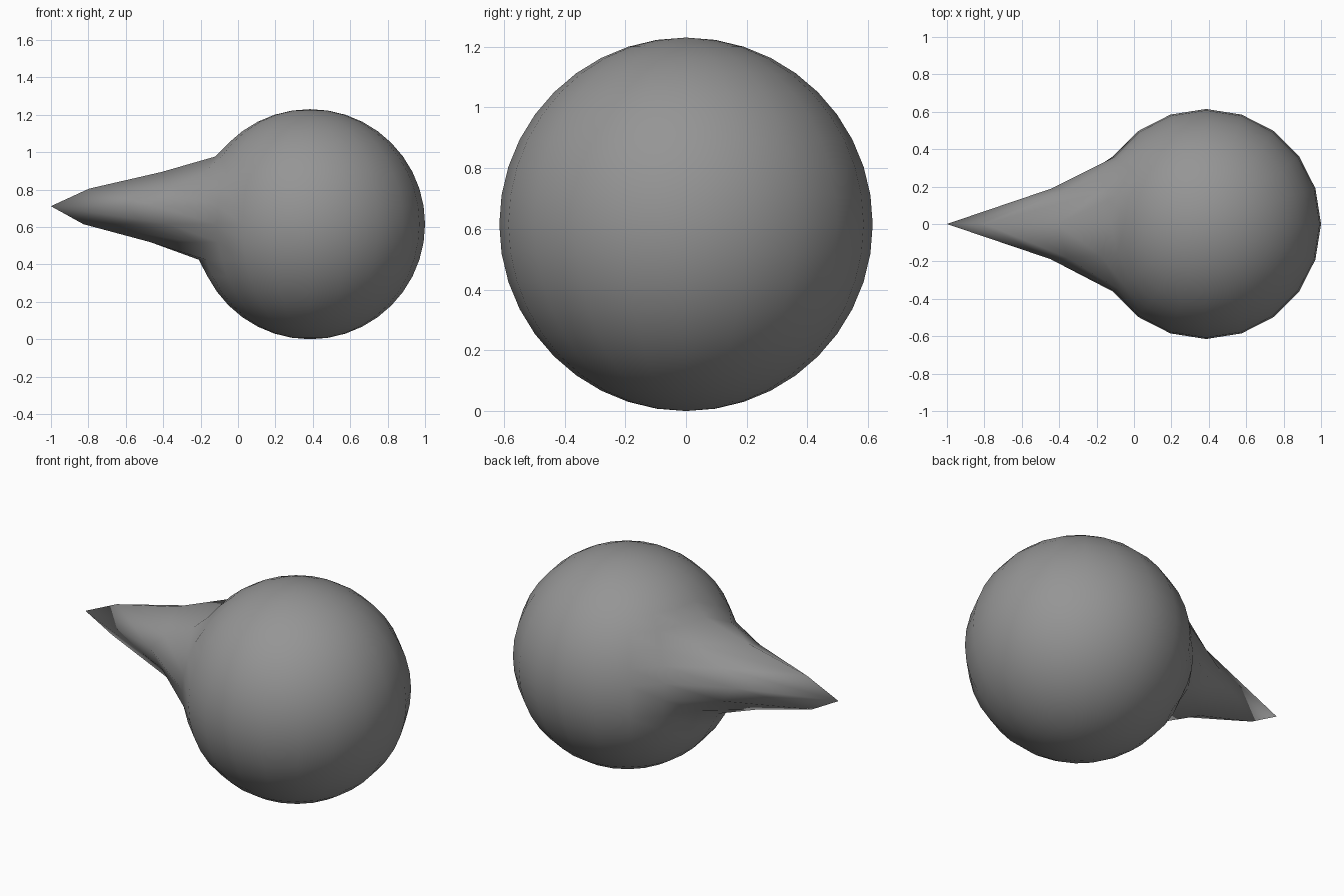
import bpy
import bmesh
from mathutils import Vector

# Remove the default object
cube = bpy.data.objects.get("Cube")
if cube:
    bpy.data.objects.remove(cube, do_unlink=True)

RADIUS = 0.615
CENTRE = Vector((0.385, 0, RADIUS))
PULL = 0.778            # length of the drawn-out point
REACH = RADIUS / 2      # how far the pull spreads over the ball

# One flat grey
grey = bpy.data.materials.new("mid_grey")
grey.use_nodes = True
colour = (0.3, 0.3, 0.3, 1)
grey.diffuse_color = colour
grey.node_tree.nodes["Principled BSDF"].inputs["Base Color"].default_value = colour

# Ball
bm = bmesh.new()
bmesh.ops.create_uvsphere(bm, u_segments=20, v_segments=20, radius=RADIUS)
bmesh.ops.translate(bm, verts=bm.verts, vec=CENTRE)

# Beak: pull the vertex just above the equator sideways with a smooth falloff
target = CENTRE + Vector((-RADIUS, 0, 0.096))
tip = min(bm.verts, key=lambda v: (v.co - target).length).co.copy()
for v in bm.verts:
    t = max(0, 1 - (v.co - tip).length / REACH)
    v.co.x -= PULL * t * t * (3 - 2 * t)

for f in bm.faces:
    f.smooth = True
mesh = bpy.data.meshes.new("beaked_ball")
bm.to_mesh(mesh)
bm.free()
mesh.materials.append(grey)
ball = bpy.data.objects.new("beaked_ball", mesh)
bpy.context.collection.objects.link(ball)
